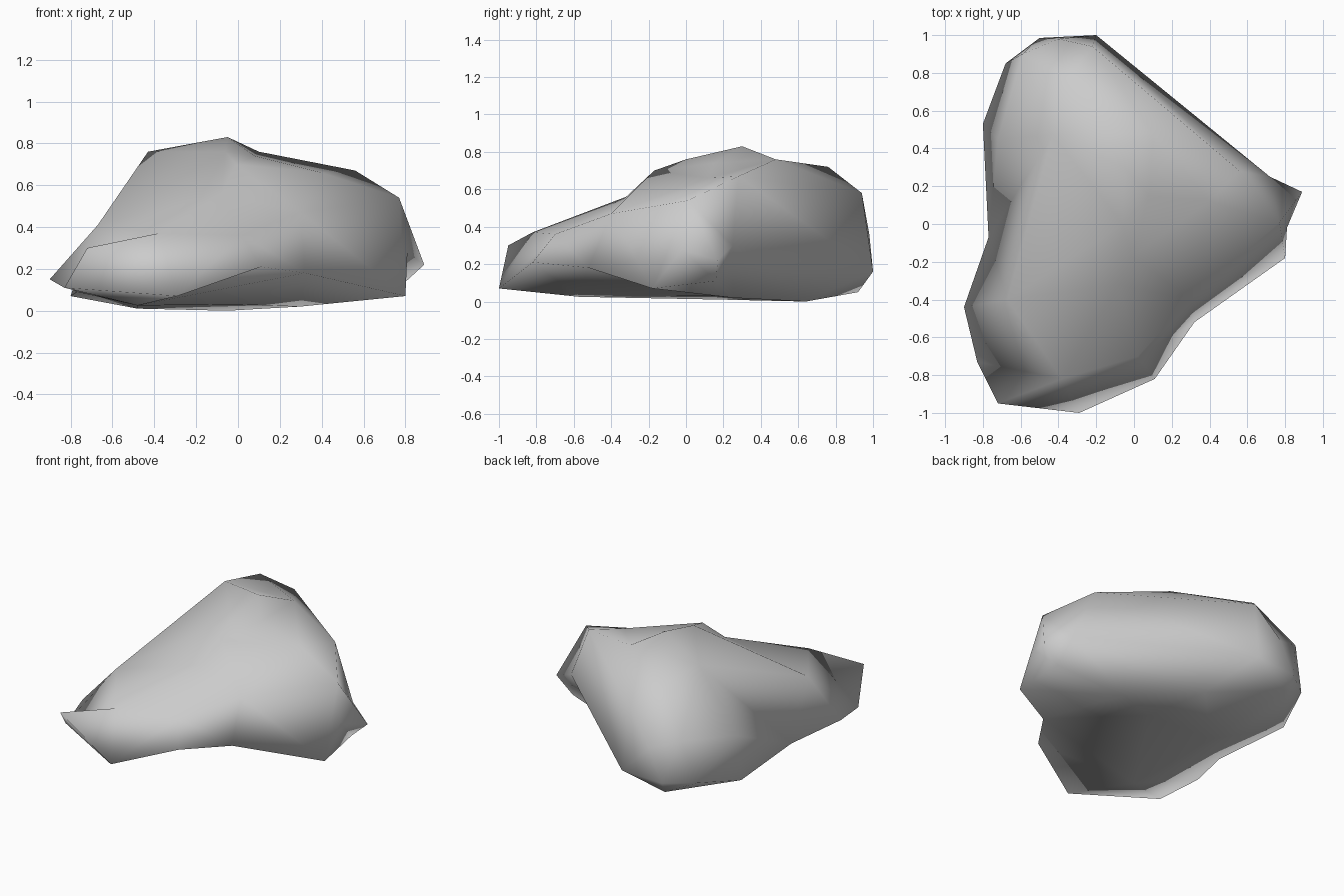
import bpy, bmesh
from mathutils import Vector
from mathutils.geometry import delaunay_2d_cdt

default_cube = bpy.data.objects.get("Cube")
if default_cube:
    bpy.data.objects.remove(default_cube, do_unlink=True)

# Lower rim of the boulder, counter-clockwise from the front
rim = [(-.29, -1, .07), (.11, -.82, .21), (.32, -.52, .18), (.8, -.18, .07),
       (.81, -.02, .28), (.89, .17, .22), (.72, .25, .3), (-.2, 1, .16),
       (-.5, .985, .14), (-.68, .85, .14), (-.8, .53, .07), (-.77, -.07, .09),
       (-.9, -.44, .15), (-.83, -.73, .11), (-.72, -.95, .3)]

# Shoulder where the steep sides turn into the top, from front left corner round to the back
shoulder = [(-.67, -.4, .41), (-.38, -.82, .37), (.02, -.7, .36), (.3, -.4, .47),
            (.77, .01, .54), (.56, .28, .67), (-.22, .94, .58), (-.4, .98, .36),
            (-.59, .9, .43), (-.72, .45, .33)]

# Ridge climbing from the shoulder's first point, then the rest of the crown
ridge = [(-.43, .47, .76), (-.36, .76, .72)]
crown = [(-.05, .3, .83), (.1, .48, .76), (.08, .15, .74), (.4, .12, .66),
         (-.06, 0, .76), (-.01, -.17, .7), (-.08, -.32, .56)]

# Underside: the foot of the side tip, then the low points it rests on
base = [(.77, .16, .11), (.3, .25, .02), (-.05, .64, 0), (-.48, .92, .05),
        (-.48, .2, .01), (-.48, -.57, .025), (0, .15, .03)]


def chain(start, count):
    """Edges through consecutive points."""
    return [(i, i + 1) for i in range(start, start + count - 1)]


def add_shell(mesh, points, edges):
    """Triangulate the points in plan, inside the rim, at their own heights."""
    flat = [Vector(p[:2]) for p in points]
    result = delaunay_2d_cdt(flat, edges, [], 1, 1e-5)
    spots, faces, origins = result[0], result[2], result[3]
    verts = []
    for spot, origin in zip(spots, origins):
        nearest = origin[0] if origin else min(
            range(len(flat)), key=lambda i: (flat[i] - spot).length)
        verts.append(mesh.verts.new((spot.x, spot.y, points[nearest][2])))
    for face in faces:
        mesh.faces.new([verts[i] for i in face])


# Constrained edges: the rim, the shoulder, the ridge and the crest
rim_count = len(rim)
ridge_start = rim_count + len(shoulder)
crest = ridge_start + len(ridge)
back_shoulder = rim_count + 5
rim_edges = chain(0, rim_count) + [(rim_count - 1, 0)]
upper_edges = (rim_edges + chain(rim_count, len(shoulder))
               + [(rim_count, ridge_start), (ridge_start - 1, 11)]
               + chain(ridge_start, len(ridge))
               + chain(crest, 2) + [(crest + 1, back_shoulder)])

# Undercut below the front corner, and the edges down to the foot of the side tip
undercut_edges = [(rim_count - 2, 0), (3, rim_count), (rim_count, 6)]

# Upper and lower shells welded along the rim
boulder_mesh = bmesh.new()
add_shell(boulder_mesh, rim + shoulder + ridge + crown, upper_edges)
add_shell(boulder_mesh, rim + base, rim_edges + undercut_edges)
bmesh.ops.remove_doubles(boulder_mesh, verts=boulder_mesh.verts[:], dist=1e-4)
bmesh.ops.recalc_face_normals(boulder_mesh, faces=boulder_mesh.faces[:])
for face in boulder_mesh.faces:
    face.smooth = True

data = bpy.data.meshes.new("boulder")
boulder_mesh.to_mesh(data)
boulder_mesh.free()
boulder = bpy.data.objects.new("boulder", data)
bpy.context.collection.objects.link(boulder)

# Plain grey stone
stone = bpy.data.materials.new("grey_stone")
stone.use_nodes = True
grey = (.6, .6, .6, 1)
stone.diffuse_color = grey
stone.node_tree.nodes["Principled BSDF"].inputs["Base Color"].default_value = grey
data.materials.append(stone)
